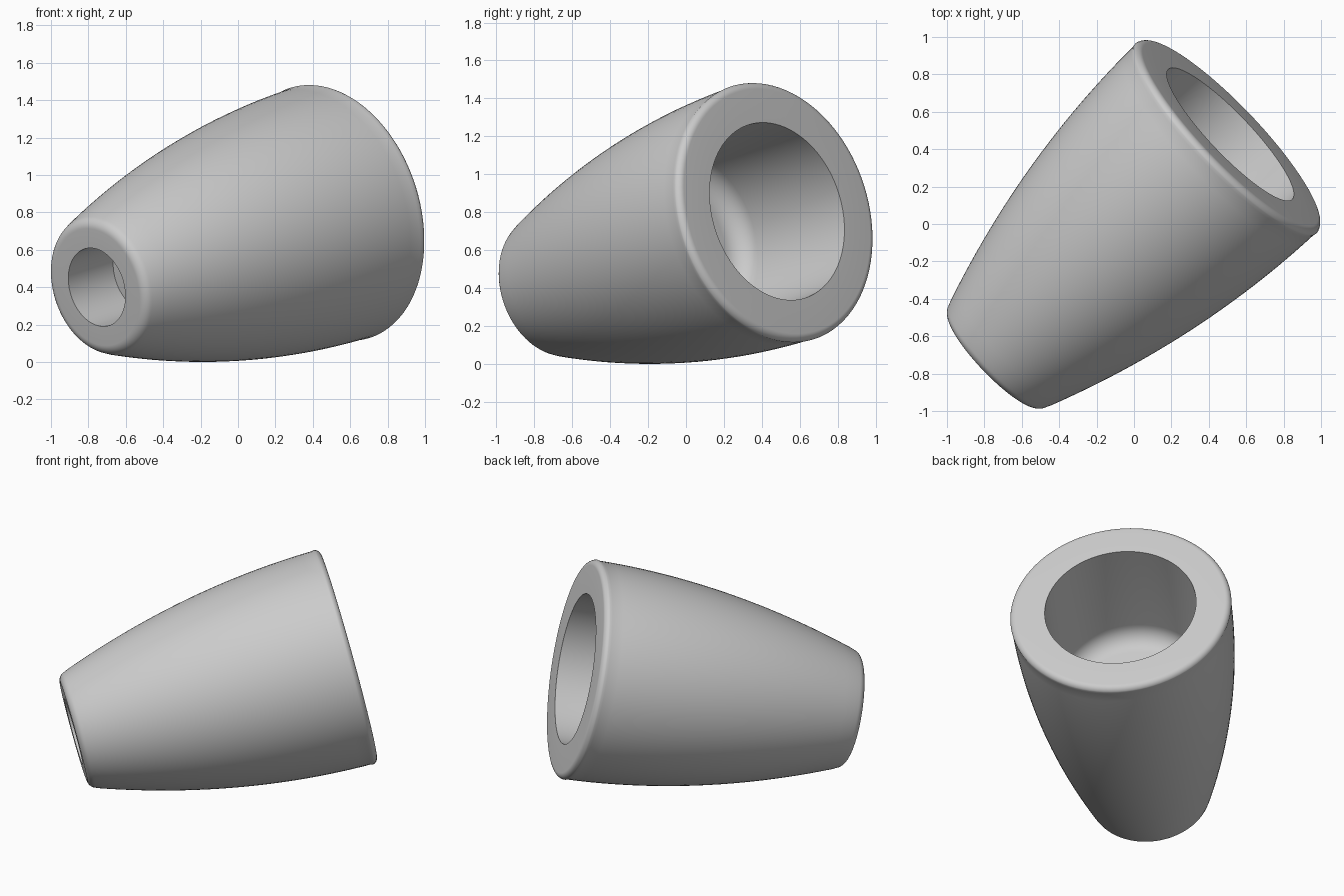
import bpy, bmesh, math
from mathutils import Vector

cube = bpy.data.objects.get("Cube")
if cube:
    bpy.data.objects.remove(cube, do_unlink=True)

SMALL = Vector((-0.755, -0.73, 0.40))   # centre of the narrow end
LARGE = Vector((0.515, 0.48, 0.805))    # centre of the wide end
LENGTH = (LARGE - SMALL).length
SEGMENTS = 96


def arc(t, r, radius, start, end, steps=8):
    """Rounded corner as (along axis, radius) points."""
    angles = [math.radians(start + (end - start) * i / steps) for i in range(steps + 1)]
    return [(t + radius * math.cos(a), r + radius * math.sin(a)) for a in angles]


def barrel(t):
    return 0.365 + 0.365 * t - 0.1 * t * t


# Closed profile: narrow socket, rounded rim, barrel side, rounded rim, wide socket
profile = [(0.34, 0), (0.34, 0.215), (0, 0.215)]
profile += arc(0.06, 0.321, 0.06, 180, 108)
profile += [(t, barrel(t)) for t in (0.07 + (LENGTH - 0.12) * i / 24 for i in range(25))]
profile += arc(LENGTH - 0.04, 0.662, 0.04, 80, 0)
floor = LENGTH - 0.80
profile += [(LENGTH, 0.48)]
profile += arc(floor + 0.12, 0.36, 0.12, 90, 180)
profile += [(floor, 0)]

# Spin the profile around the local z axis
bm = bmesh.new()
verts = [bm.verts.new((r, 0, t)) for t, r in profile]
edges = [bm.edges.new(pair) for pair in zip(verts, verts[1:])]
bmesh.ops.spin(bm, geom=verts + edges, cent=(0, 0, 0), axis=(0, 0, 1),
               angle=math.tau, steps=SEGMENTS, use_duplicate=False)
bmesh.ops.remove_doubles(bm, verts=bm.verts, dist=0.0005)
bmesh.ops.recalc_face_normals(bm, faces=bm.faces)
mesh = bpy.data.meshes.new("barrel_sleeve")
bm.to_mesh(mesh)
bm.free()

# Tilt the sleeve along its axis
sleeve = bpy.data.objects.new("barrel_sleeve", mesh)
bpy.context.collection.objects.link(sleeve)
sleeve.location = SMALL
sleeve.rotation_euler = (LARGE - SMALL).to_track_quat('Z', 'Y').to_euler()

# Plain grey
grey = bpy.data.materials.new("plain grey")
grey.use_nodes = True
color = (0.6, 0.6, 0.6, 1)
grey.diffuse_color = color
grey.node_tree.nodes["Principled BSDF"].inputs["Base Color"].default_value = color
mesh.materials.append(grey)

bpy.ops.object.select_all(action='DESELECT')
sleeve.select_set(True)
bpy.context.view_layer.objects.active = sleeve
bpy.ops.object.shade_smooth_by_angle(angle=math.radians(35))
